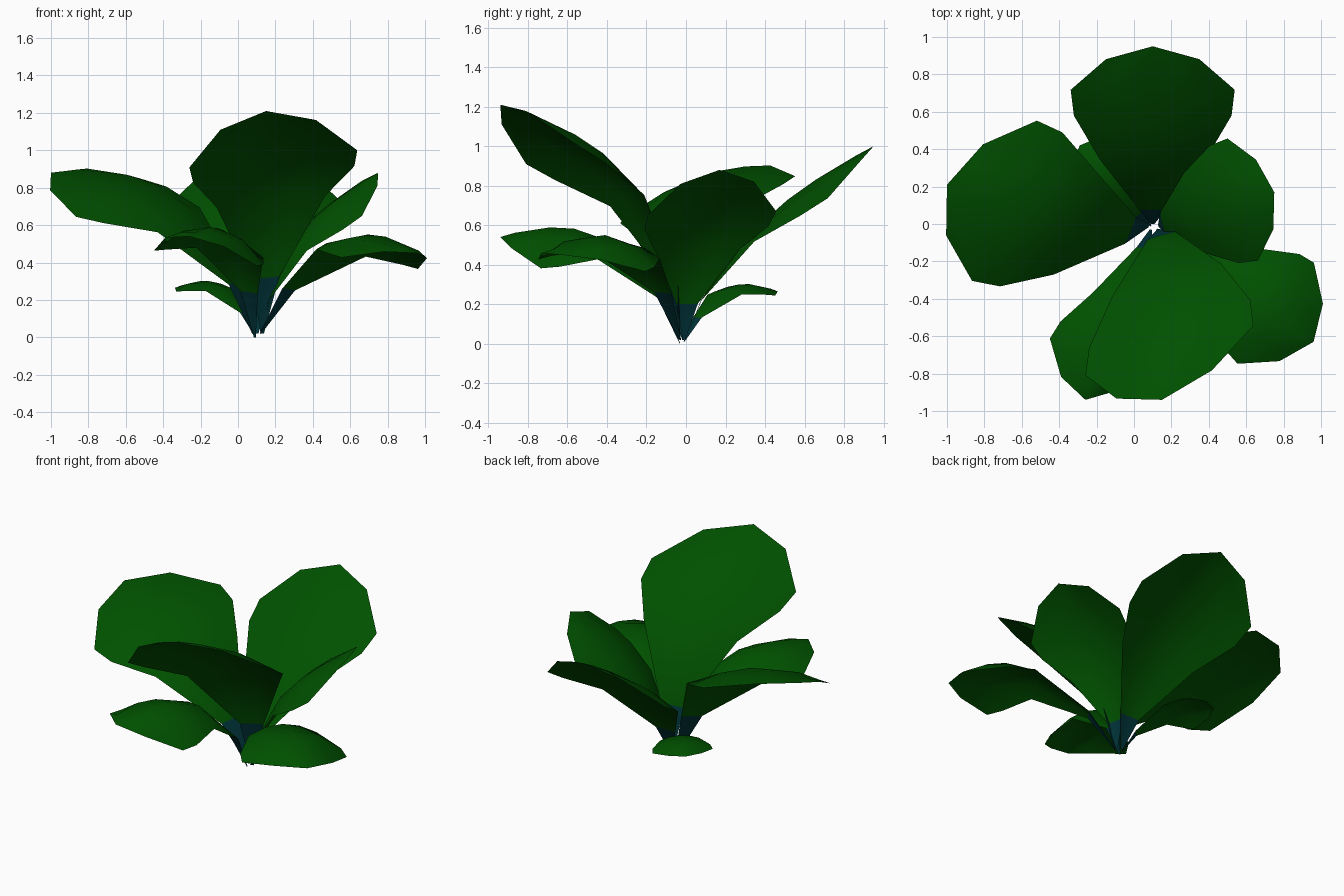
import bpy, bmesh
from mathutils import Vector

cube = bpy.data.objects.get("Cube")
if cube:
    bpy.data.objects.remove(cube)


def make_material(name, rgb):
    mat = bpy.data.materials.new(name)
    mat.use_nodes = True
    mat.diffuse_color = (*rgb, 1)
    mat.node_tree.nodes["Principled BSDF"].inputs["Base Color"].default_value = (*rgb, 1)
    return mat


green = make_material("leaf green", (0, 0.082, 0))
blue = make_material("stem blue", (0, 0.033, 0.04))

# Shared leaf outline: (position along midrib, relative half width)
OUTLINE = [(0, 0.02), (0.18, 0.17), (0.5, 0.66), (0.69, 0.98), (0.8, 1.02), (0.945, 0.58), (1, 0)]
COLUMNS = (-1, -0.5, 0, 0.5, 1)


def make_leaf(name, base, bend, tip, side, arch):
    """Arched sheet swept along a curved midrib, side = half-width vector."""
    base, bend, tip, side = map(Vector, (base, bend, tip, side))
    bm = bmesh.new()
    rows = []
    for t, width in OUTLINE:
        centre = base * (1 - t) ** 2 + bend * 2 * t * (1 - t) + tip * t * t
        tangent = (bend - base) * (1 - t) + (tip - bend) * t
        normal = side.cross(tangent).normalized()
        if normal.z < 0:
            normal.negate()
        drop = normal * arch * side.length * width * width
        rows.append([bm.verts.new(centre + side * c * width - drop * c * c) for c in COLUMNS])
    # Grid faces, with the lowest band coloured as the stem
    for r in range(len(rows) - 1):
        for c in range(len(COLUMNS) - 1):
            face = bm.faces.new((rows[r][c], rows[r][c + 1], rows[r + 1][c + 1], rows[r + 1][c]))
            face.material_index = 1 if r == 0 else 0
            face.smooth = True
    bmesh.ops.remove_doubles(bm, verts=bm.verts, dist=0.0005)
    bm.normal_update()
    if sum(f.normal.z * f.calc_area() for f in bm.faces) < 0:
        bmesh.ops.reverse_faces(bm, faces=bm.faces)
    mesh = bpy.data.meshes.new(name)
    bm.to_mesh(mesh)
    bm.free()
    mesh.materials.append(green)
    mesh.materials.append(blue)
    obj = bpy.data.objects.new(name, mesh)
    bpy.context.collection.objects.link(obj)


# Tall upright leaves
make_leaf("tall_front_leaf", (0.13, -0.03, 0.02), (0.18, -0.03, 0.9), (0.15, -0.94, 1.21),
          (0.44, 0.13, 0.045), 0.27)
make_leaf("back_leaf", (0.1, 0, 0.02), (0.1, 0.15, 0.59), (0.1, 0.95, 1),
          (0.43, 0, 0), 0.25)
make_leaf("left_leaf", (0.13, -0.01, 0.02), (0.13, 0.02, 0.54), (0.75, 0.17, 0.88),
          (-0.08, 0.32, 0.01), 0.28)
make_leaf("right_leaf", (0.08, -0.01, 0.02), (-0.13, -0.12, 0.87), (-1, 0.21, 0.88),
          (0.17, 0.42, 0.1), 0.21)

# Low drooping leaves
make_leaf("low_front_right_leaf", (0.09, -0.03, 0), (0.03, -0.27, 0.76), (-0.26, -0.94, 0.54),
          (0.27, -0.06, -0.04), 0.58)
make_leaf("low_front_left_leaf", (0.12, -0.03, 0.02), (0.53, -0.25, 0.78), (0.96, -0.63, 0.45),
          (0.2, 0.265, -0.03), 0.42)
make_leaf("small_back_leaf", (0.09, -0.01, 0.01), (-0.06, 0.17, 0.4), (-0.29, 0.42, 0.27),
          (0.13, 0.13, 0), 0.3)
